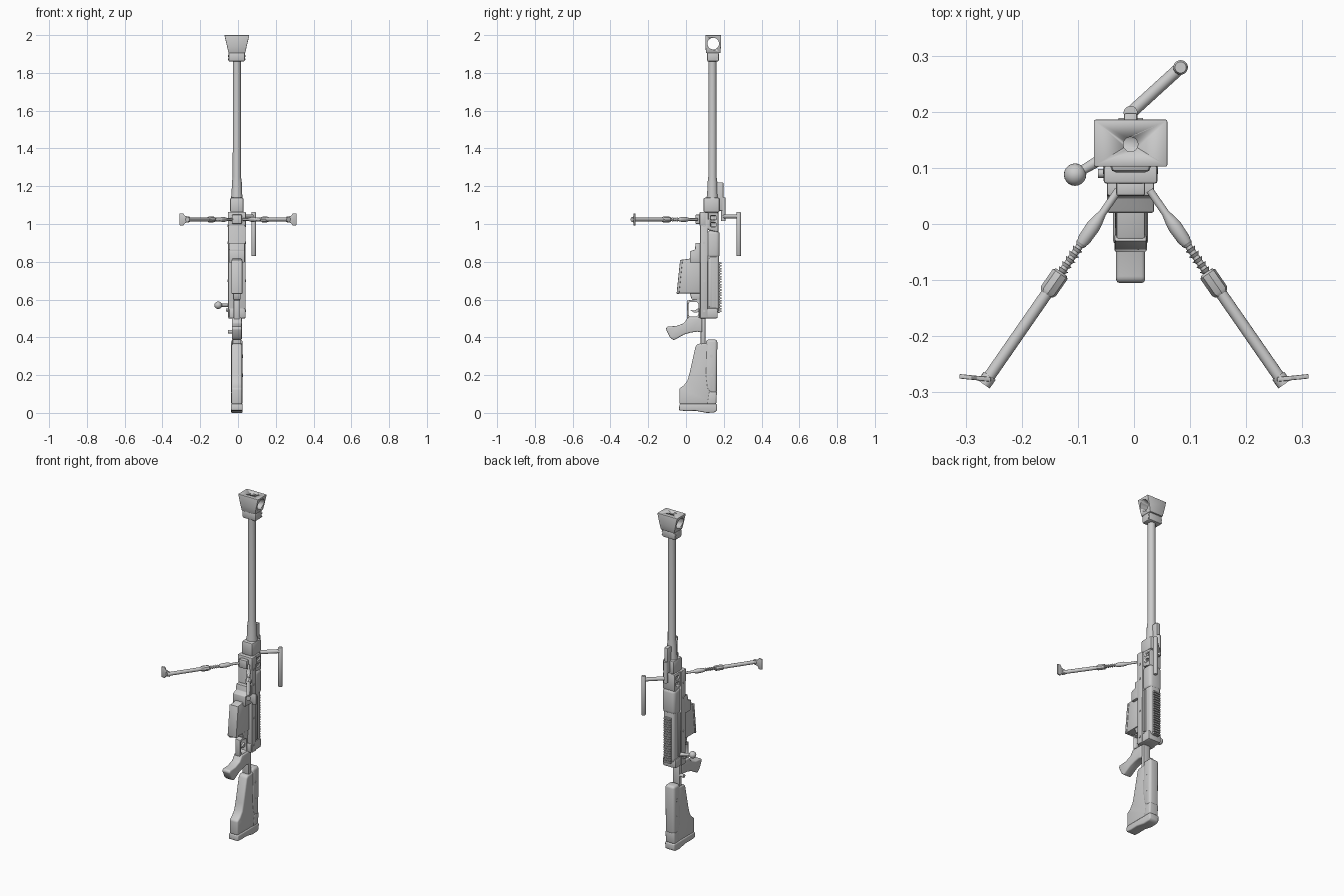
import bpy, bmesh, math
from mathutils import Vector

CX, BY = -0.006, 0.142          # body centre line in x, bore line in y


def finish(bm, name, bevel=0.0, seg=2):
    bmesh.ops.recalc_face_normals(bm, faces=bm.faces)
    me = bpy.data.meshes.new(name)
    bm.to_mesh(me)
    bm.free()
    ob = bpy.data.objects.new(name, me)
    bpy.context.collection.objects.link(ob)
    bpy.ops.object.select_all(action='DESELECT')
    ob.select_set(True)
    bpy.context.view_layer.objects.active = ob
    if bevel:
        m = ob.modifiers.new("bevel", 'BEVEL')
        m.width, m.segments, m.limit_method = bevel, seg, 'ANGLE'
        bpy.ops.object.modifier_apply(modifier="bevel")
    bpy.ops.object.shade_smooth_by_angle(angle=math.radians(35))
    return ob


def loft(name, rings, bevel=0.0, seg=2):
    """Skin equal-length rings of points and cap both ends."""
    bm = bmesh.new()
    vs = [[bm.verts.new(p) for p in r] for r in rings]
    n = len(vs[0])
    for a, b in zip(vs, vs[1:]):
        for i in range(n):
            bm.faces.new((a[i], a[(i + 1) % n], b[(i + 1) % n], b[i]))
    bm.faces.new(vs[0][::-1])
    bm.faces.new(vs[-1])
    return finish(bm, name, bevel, seg)


def side(name, pts, half, bevel=0.0, seg=2, cx=CX):
    """Side profile in (y, z), extruded across x."""
    return loft(name, [[(cx + s * half, y, z) for y, z in pts] for s in (-1, 1)], bevel, seg)


def box(name, x, y, z, bevel=0.0, seg=2):
    return loft(name, [[(x[0], y[0], h), (x[1], y[0], h), (x[1], y[1], h), (x[0], y[1], h)]
                       for h in z], bevel, seg)


def rod(name, path, radii, n=20):
    """Round bar along one straight axis, with a radius at each point."""
    path = [Vector(p) for p in path]
    d = (path[-1] - path[0]).normalized()
    u = d.orthogonal().normalized()
    v = d.cross(u)
    return loft(name, [[p + (u * math.cos(2 * math.pi * i / n) + v * math.sin(2 * math.pi * i / n)) * r
                        for i in range(n)] for p, r in zip(path, radii)])


def cut(ob, *cutters):
    bpy.context.view_layer.objects.active = ob
    for c in cutters:
        c.hide_render = True
        m = ob.modifiers.new("cut", 'BOOLEAN')
        m.operation, m.object, m.solver = 'DIFFERENCE', c, 'EXACT'
        bpy.ops.object.modifier_apply(modifier="cut")
        bpy.data.objects.remove(c)


# Muzzle brake: flared block with a cross hole and the bore
def rect(hx, hy, z):
    return [(CX + sx * hx, BY + 0.002 + sy * hy, z) for sx, sy in ((-1, -1), (1, -1), (1, 1), (-1, 1))]


brake = loft("muzzle_brake", [rect(0.044, 0.038, 1.905), rect(0.052, 0.041, 1.94), rect(0.066, 0.042, 2.0)], 0.003)
cut(brake, rod("cross_cutter", [(-0.2, BY + 0.002, 1.955), (0.2, BY + 0.002, 1.955)], [0.031] * 2, 28),
    rod("bore_cutter", [(CX, BY, 1.94), (CX, BY, 2.05)], [0.013] * 2))
box("brake_collar", (CX - 0.045, CX + 0.043), (0.111, 0.174), (1.86, 1.91), 0.008)
for z in (1.872, 1.89):
    rod("collar_bolt", [(CX - 0.047, 0.166, z), (CX + 0.046, 0.166, z)], [0.005] * 2, 10)

# Barrel with stepped root
rod("barrel", [(CX, BY - 0.002, z) for z in (1.0, 1.14, 1.16, 1.22, 1.25, 1.87)],
    [0.031, 0.031, 0.028, 0.026, 0.022, 0.021], 24)

# Barrel clamp and folded-out carrying handle
box("barrel_clamp", (CX - 0.036, CX + 0.036), (0.092, 0.178), (1.06, 1.14), 0.01)
rod("handle_pivot", [(CX, 0.198, 1.015), (CX, 0.198, 1.14)], [0.0125] * 2)
box("pivot_lug", (CX - 0.012, CX + 0.012), (0.15, 0.198), (1.07, 1.22), 0.004)
rod("handle_arm", [(CX, 0.198, 1.04), (0.083, 0.279, 1.04)], [0.011] * 2)
rod("handle_grip", [(0.083, 0.279, z) for z in (0.83, 0.835, 1.058, 1.063)], [0.010, 0.013, 0.013, 0.010])

# Receiver: lower frame, upper tube and front housing
side("lower_frame", [(0.075, 0.5), (0.115, 0.5), (0.118, 1.062), (0.075, 1.062)], 0.046, 0.005)
side("upper_receiver", [(0.108, 0.53), (0.17, 0.53), (0.175, 0.56), (0.175, 0.95), (0.108, 0.95)], 0.036, 0.014, 3)
side("chamber_sleeve", [(0.11, 0.82), (0.178, 0.82), (0.178, 0.965), (0.11, 0.965)], 0.041, 0.018, 3)
house = side("front_housing", [(0.11, 0.97), (0.172, 0.955), (0.172, 1.06), (0.11, 1.062)], 0.04, 0.008)
cut(house, *[box("vent_cutter", (CX + (0.028 if s > 0 else -0.06), CX + (0.06 if s > 0 else -0.028)),
                 (0.13, 0.16), (z, z + 0.022), 0.004) for s in (-1, 1) for z in (0.985, 1.022)])
box("rear_block", (CX - 0.042, CX + 0.042), (0.07, 0.168), (0.5, 0.555), 0.008)
rod("bolt_shroud", [(CX, BY, 0.50), (CX, BY, 0.51), (CX, BY, 0.56)], [0.018, 0.025, 0.028])
for s in (-1, 1):
    x = CX + s * 0.039
    box("side_rib", (x - 0.006, x + 0.006), (0.122, 0.136), (0.56, 0.82), 0.003)
    for z in (0.54, 0.7, 0.9, 0.99):
        rod("frame_pin", [(CX + s * 0.04, 0.096, z), (CX + s * 0.049, 0.096, z)], [0.007] * 2, 12)

# Toothed sight rail
box("rail_base", (CX - 0.02, CX + 0.02), (0.168, 0.18), (0.53, 0.8), 0.002)
for i in range(19):
    z = 0.533 + i * 0.0142
    box("rail_tooth", (CX - 0.022, CX + 0.022), (0.178, 0.189), (z, z + 0.008))

# Bolt handle
rod("bolt_arm", [(CX - 0.02, 0.135, 0.57), (-0.105, 0.088, 0.57)], [0.011, 0.008])
bm = bmesh.new()
bmesh.ops.create_uvsphere(bm, u_segments=20, v_segments=12, radius=0.02)
bmesh.ops.translate(bm, verts=bm.verts, vec=(-0.105, 0.088, 0.57))
finish(bm, "bolt_knob")
rod("side_button", [(-0.064, 0.09, 0.545), (-0.03, 0.09, 0.545)], [0.008] * 2, 12)

# Magazine and its well
side("magazine", [(-0.046, 0.632), (0.08, 0.632), (0.08, 0.825), (-0.028, 0.81)], 0.026, 0.005)
side("magazine_floor", [(-0.05, 0.63), (-0.036, 0.63), (-0.018, 0.805), (-0.031, 0.812)], 0.029, 0.004)
side("magazine_well", [(0.02, 0.795), (0.08, 0.795), (0.08, 0.9), (0.05, 0.9), (0.048, 0.865), (0.02, 0.855)], 0.042, 0.004)
side("magazine_catch", [(0.03, 0.6), (0.08, 0.6), (0.08, 0.636), (0.02, 0.636)], 0.02, 0.004)

# Trigger and guard
guard = side("trigger_guard", [(0.005, 0.495), (0.08, 0.495), (0.08, 0.605), (0.005, 0.595)], 0.017, 0.004)
cut(guard, box("guard_cutter", (-0.1, 0.1), (0.013, 0.065), (0.51, 0.588), 0.012))
side("trigger", [(0.075, 0.535), (0.045, 0.53), (0.022, 0.545), (0.045, 0.542), (0.075, 0.56)], 0.006)

# Pistol grip and tang
side("pistol_grip", [(0.01, 0.505), (0.085, 0.505), (0.085, 0.425), (0.06, 0.43), (0.025, 0.425), (-0.01, 0.415),
                     (-0.065, 0.384), (-0.085, 0.4), (-0.107, 0.445), (-0.1, 0.457), (-0.05, 0.46),
                     (-0.01, 0.475)], 0.026, 0.009, 3)
box("stock_tang", (CX - 0.022, CX + 0.022), (0.078, 0.102), (0.34, 0.51), 0.004)
rod("safety_lever", [(-0.052, 0.09, 0.43), (-0.02, 0.09, 0.43)], [0.01] * 2, 12)

# Buttstock, cheek piece and recoil pad
side("buttstock", [(-0.035, 0.045), (0.155, 0.045), (0.155, 0.11), (0.12, 0.37), (0.06, 0.365), (0.05, 0.35),
                   (0.02, 0.215), (0.008, 0.172), (-0.012, 0.145), (-0.035, 0.13)], 0.028, 0.009, 3)
side("cheek_piece", [(0.108, 0.13), (0.125, 0.105), (0.163, 0.1), (0.166, 0.388), (0.106, 0.388), (0.1, 0.2)],
     0.031, 0.014, 3)
side("stock_heel", [(0.11, 0.045), (0.16, 0.045), (0.164, 0.115), (0.12, 0.115)], 0.03, 0.009, 3)
side("recoil_pad", [(-0.035, 0.048), (-0.037, 0.013), (0.0, 0.01), (0.05, 0.011), (0.11, 0.0), (0.15, 0.002),
                    (0.164, 0.012), (0.164, 0.048)], 0.031, 0.007, 3)
for z in (0.2, 0.3):
    rod("stock_screw", [(CX - 0.032, 0.135, z), (CX + 0.032, 0.135, z)], [0.009] * 2, 14)

# Bipod mount
box("bipod_mount", (CX - 0.048, CX + 0.048), (0.072, 0.104), (0.99, 1.064), 0.005)
box("bipod_hinge", (CX - 0.026, CX + 0.026), (0.05, 0.08), (1.0, 1.05), 0.005)

# Bipod legs: upper bar, notched slider, collar, lower tube and foot
ZL = 1.024
for s, word in ((-1, "left"), (1, "right")):
    a, b = Vector((s * 0.028, 0.06, ZL)), Vector((s * 0.263, -0.279, ZL))

    def at(t):
        return a.lerp(b, t)

    rod(word + "_leg_upper", [at(0), at(0.12), at(0.16), at(0.19), at(0.26), at(0.29)],
        [0.007, 0.007, 0.011, 0.013, 0.012, 0.008], 14)
    rod(word + "_leg_slider", [at(0.25), at(0.5)], [0.0065] * 2, 12)
    for i in range(6):
        t = 0.28 + i * 0.027
        rod(word + "_leg_notch", [at(t), at(t + 0.014)], [0.0105, 0.0065], 12)
    rod(word + "_leg_collar", [at(0.43), at(0.44), at(0.53), at(0.545)], [0.011, 0.016, 0.016, 0.012], 8)
    rod(word + "_leg_tube", [at(0.53), at(1)], [0.0105] * 2, 16)
    rod(word + "_foot_pivot", [at(0.975), at(1.02)], [0.013] * 2, 12)
    foot = [(0.255, -0.014), (0.28, -0.018), (0.29, -0.033), (0.311, -0.03), (0.311, 0.03), (0.29, 0.033),
            (0.28, 0.018), (0.255, 0.014)]
    loft(word + "_foot", [[(s * x, y + (x - 0.255) * 0.1, ZL + z) for x, z in foot] for y in (-0.281, -0.273)], 0.0015)
